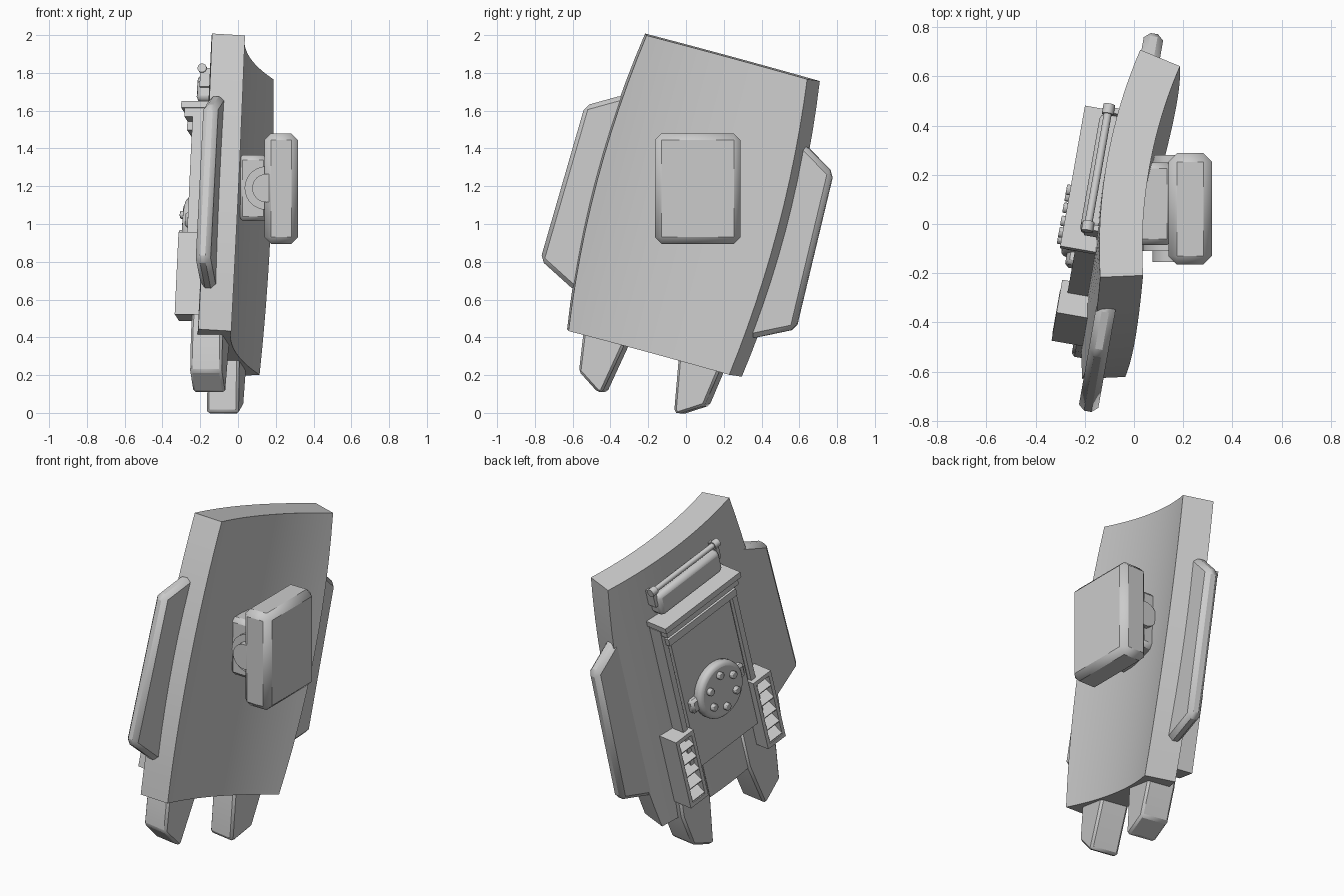
import bpy, bmesh, math
from mathutils import Matrix, Vector

cube = bpy.data.objects.get("Cube")
if cube:
    bpy.data.objects.remove(cube, do_unlink=True)

grey = bpy.data.materials.new("plain_grey")
grey.use_nodes = True
grey.diffuse_color = (0.6, 0.6, 0.6, 1)
grey.node_tree.nodes["Principled BSDF"].inputs["Base Color"].default_value = (0.6, 0.6, 0.6, 1)

# The shield leans back and turns; its parts are built upright and placed with TILT
TILT = (Matrix.Translation((0.075, 0.01, 1.1))
        @ Matrix.Rotation(math.radians(-10), 4, 'Z')
        @ Matrix.Rotation(math.radians(-15), 4, 'X'))
WORLD = Matrix.Identity(4)


def finish(name, bm, matrix=TILT, bevel=0, segments=1):
    bmesh.ops.recalc_face_normals(bm, faces=bm.faces[:])
    mesh = bpy.data.meshes.new(name)
    bm.to_mesh(mesh)
    bm.free()
    mesh.materials.append(grey)
    ob = bpy.data.objects.new(name, mesh)
    bpy.context.scene.collection.objects.link(ob)
    ob.matrix_world = matrix
    if bevel:
        mod = ob.modifiers.new("bevel", 'BEVEL')
        mod.width, mod.segments = bevel, segments
        mod.limit_method = 'ANGLE'
    bpy.ops.object.select_all(action='DESELECT')
    bpy.context.view_layer.objects.active = ob
    ob.select_set(True)
    bpy.ops.object.shade_smooth_by_angle(angle=math.radians(30))
    return ob


def box(name, xs, ys, zs, matrix=TILT, bevel=0, segments=1, turn=None):
    bm = bmesh.new()
    bmesh.ops.create_cube(bm, size=1)
    spans = [sorted(s) for s in (xs, ys, zs)]
    size = [b - a for a, b in spans]
    mid = Vector([(a + b) / 2 for a, b in spans])
    bmesh.ops.scale(bm, vec=size, verts=bm.verts)
    if turn:
        bmesh.ops.rotate(bm, matrix=Matrix.Rotation(turn, 3, 'Y'), verts=bm.verts)
    bmesh.ops.translate(bm, vec=mid, verts=bm.verts)
    return finish(name, bm, matrix, bevel, segments)


def rod(name, centre, radius, length, axis, matrix=TILT, bevel=0, sides=32, segments=2):
    bm = bmesh.new()
    bmesh.ops.create_cone(bm, cap_ends=True, segments=sides, radius1=radius,
                          radius2=radius, depth=length)
    turn = Matrix.Rotation(math.pi / 2, 3, 'Y' if axis == 'X' else 'X')
    bmesh.ops.rotate(bm, matrix=turn, verts=bm.verts)
    bmesh.ops.translate(bm, vec=centre, verts=bm.verts)
    return finish(name, bm, matrix, bevel, segments)


def slab(name, outline, x0, x1, side, bevel):
    # outline in (y, z), extruded through x and mirrored by side
    bm = bmesh.new()
    face = bm.faces.new([bm.verts.new((x0, side * y, z)) for y, z in outline])
    new = bmesh.ops.extrude_face_region(bm, geom=[face])["geom"]
    bmesh.ops.translate(bm, vec=(x1 - x0, 0, 0),
                        verts=[v for v in new if isinstance(v, bmesh.types.BMVert)])
    return finish(name, bm, bevel=bevel)


# Curved main plate with bowed side edges
def curved_plate(radius=2.0, thick=0.175, half_height=0.81, cols=20, rows=12):
    bm = bmesh.new()

    def layer(r):
        grid = []
        for j in range(rows + 1):
            t = 2 * j / rows - 1
            half = math.asin((0.447 + 0.055 * (1 - t * t)) / radius)
            angles = [half * (2 * i / cols - 1) for i in range(cols + 1)]
            grid.append([bm.verts.new((radius - 0.05 - r * math.cos(a), r * math.sin(a),
                                       t * half_height)) for a in angles])
        return grid

    near, far = layer(radius), layer(radius + thick)
    for g in (near, far):
        for j in range(rows):
            for i in range(cols):
                bm.faces.new((g[j][i], g[j][i + 1], g[j + 1][i + 1], g[j + 1][i]))
    for j in (0, rows):
        for i in range(cols):
            bm.faces.new((near[j][i], near[j][i + 1], far[j][i + 1], far[j][i]))
    for i in (0, cols):
        for j in range(rows):
            bm.faces.new((near[j][i], near[j + 1][i], far[j + 1][i], far[j][i]))
    finish("curved_plate", bm)


curved_plate()

# Side fins, legs and vents, one of each per side
fin = [(0.44, 0.465), (0.51, 0.465), (0.69, 0.36), (0.71, -0.49), (0.51, -0.59), (0.44, -0.59)]
leg = [(0.15, -0.56), (0.15, -0.8), (0.20, -1.08), (0.225, -1.085), (0.35, -1.005),
       (0.38, -0.8), (0.36, -0.56)]
for side, tag in ((-1, "front"), (1, "back")):
    slab(tag + "_fin", fin, -0.165, -0.085, side, 0.025)
    slab(tag + "_leg", leg, -0.23, -0.06, side, 0.025)

    def across(a, b):
        return (side * a, side * b)

    box(tag + "_vent_back", (-0.25, -0.19), across(0.24, 0.38), (-0.70, -0.25))
    for a, b in ((0.24, 0.262), (0.358, 0.38)):
        box(tag + "_vent_side", (-0.32, -0.25), across(a, b), (-0.70, -0.25))
    for z in (-0.70, -0.275):
        box(tag + "_vent_end", (-0.32, -0.25), across(0.262, 0.358), (z, z + 0.025))
    for i in range(5):
        z = -0.645 + i * 0.082
        box(tag + "_vent_slat", (-0.325, -0.24), across(0.262, 0.358), (z - 0.008, z + 0.008),
            turn=math.radians(-35))
    # Panel side rails
    box(tag + "_panel_rail", (-0.29, -0.2), across(0.255, 0.29), (-0.5, 0.44))

# Back panel with its ledge
box("panel_base", (-0.265, -0.18), (-0.29, 0.29), (-0.54, 0.44))
box("panel_cover", (-0.287, -0.25), (-0.235, 0.235), (-0.53, 0.32))
box("panel_top_rail", (-0.32, -0.2), (-0.27, 0.27), (0.34, 0.385))
box("panel_ledge_support", (-0.335, -0.2), (-0.285, 0.285), (0.41, 0.46))
box("panel_ledge", (-0.352, -0.18), (-0.30, 0.30), (0.455, 0.49))

# Rounded case and bar above the panel
box("upper_case", (-0.285, -0.18), (-0.245, 0.245), (0.51, 0.65), bevel=0.025, segments=2)
rod("upper_bar", (-0.255, 0, 0.68), 0.016, 0.5, 'Y', sides=16)
for y in (-0.25, 0.25):
    rod("bar_knob", (-0.255, y, 0.68), 0.024, 0.04, 'Y', sides=16)
    box("bar_bracket", (-0.265, -0.18), (y - 0.012, y + 0.012), (0.58, 0.68))

# Round dial with six studs
DIAL = -0.13
box("dial_bracket", (-0.32, -0.27), (-0.21, 0.21), (DIAL - 0.045, DIAL + 0.045), bevel=0.015)
rod("dial", (-0.312, 0, DIAL), 0.17, 0.066, 'X', bevel=0.025, sides=40, segments=3)
for i in range(6):
    a = math.radians(60 * i + 30)
    rod("dial_stud", (-0.35, 0.105 * math.cos(a), DIAL + 0.105 * math.sin(a)), 0.022, 0.035,
        'X', sides=12, bevel=0.005)

# Upright mount on the hollow side
box("mount_block", (0.14, 0.317), (-0.165, 0.288), (0.895, 1.48), WORLD, bevel=0.035)
box("mount_base", (0.0, 0.16), (-0.085, 0.25), (1.015, 1.365), WORLD, bevel=0.025)
rod("mount_hub", (0.15, 0.07, 1.19), 0.115, 0.36, 'Y', WORLD)
rod("mount_axle", (0.15, 0.063, 1.19), 0.075, 0.435, 'Y', WORLD)
